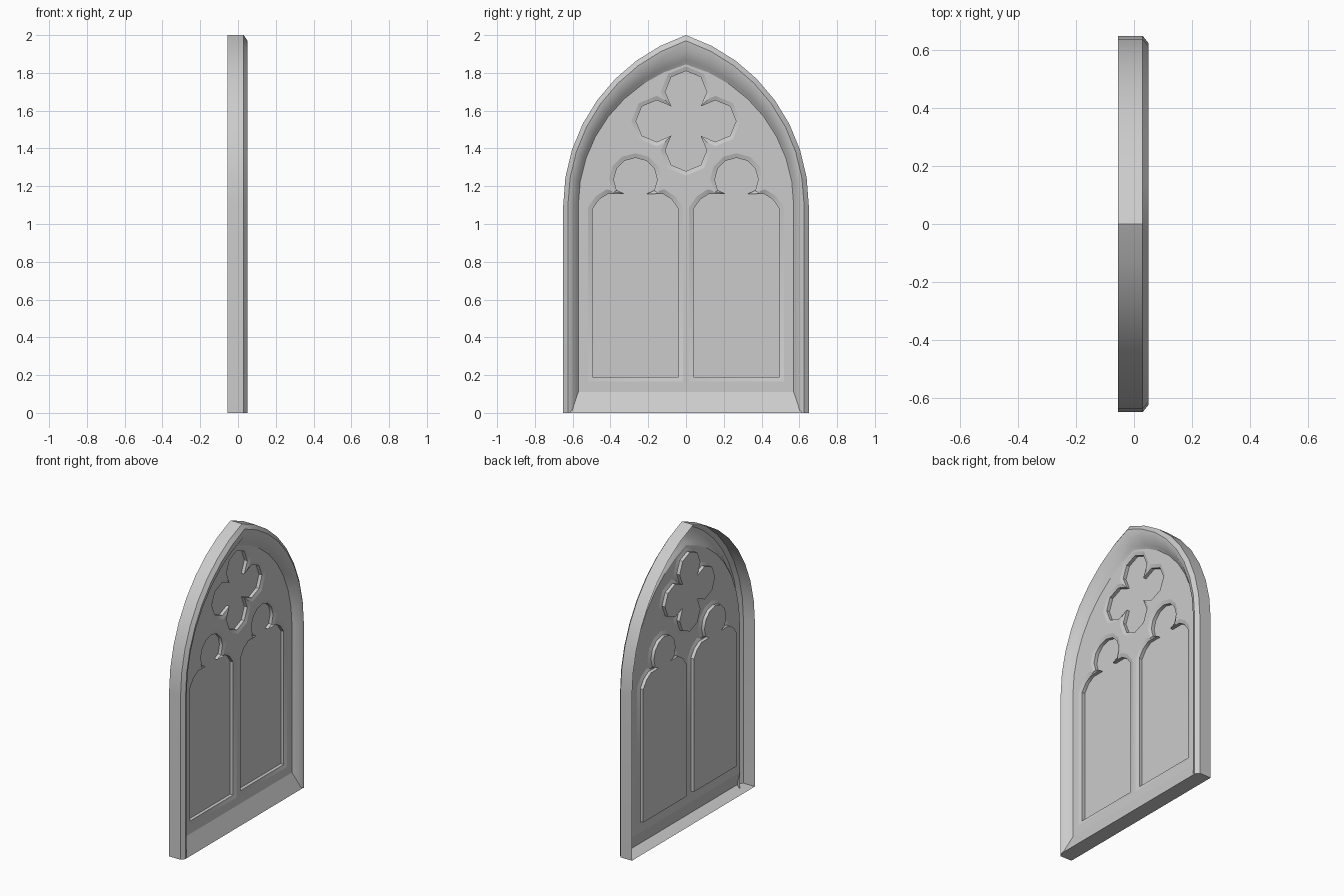
import bpy, bmesh, math
from mathutils import Vector

if "Cube" in bpy.data.objects:
    bpy.data.objects.remove(bpy.data.objects["Cube"])

stone = bpy.data.materials.new("grey_stone")
stone.diffuse_color = (0.6, 0.6, 0.6, 1)
stone.use_nodes = True
stone.node_tree.nodes["Principled BSDF"].inputs["Base Color"].default_value = stone.diffuse_color
SPRING = 1.1          # height where the arch begins
PANEL_X, GLASS_X = 0.0, -0.03


def finish(name, bm, smooth=None):
    # make the open sheet face the front of the window (+x)
    bm.normal_update()
    if sum(f.normal.x * f.calc_area() for f in bm.faces) < 0:
        bmesh.ops.reverse_faces(bm, faces=bm.faces[:])
    me = bpy.data.meshes.new(name)
    bm.to_mesh(me)
    bm.free()
    ob = bpy.data.objects.new(name, me)
    bpy.context.collection.objects.link(ob)
    me.materials.append(stone)
    if smooth:
        bpy.ops.object.select_all(action='DESELECT')
        ob.select_set(True)
        bpy.context.view_layer.objects.active = ob
        bpy.ops.object.shade_smooth_by_angle(angle=math.radians(smooth))


def arch(w, top, z0, n=8):
    # pointed arch outline: half width w, apex height top
    c = ((top - SPRING) ** 2 - w * w) / (2 * w)
    r = w + c
    end = math.acos(c / r)
    right = [(w, z0)] + [(r * math.cos(end * i / n) - c, SPRING + r * math.sin(end * i / n))
                         for i in range(n)]
    return right + [(0, top)] + [(-y, z) for y, z in reversed(right)]


def loft(bm, rings, closed):
    vs = [[bm.verts.new((x, y, z)) for y, z in pts] for x, pts in rings]
    n = len(vs[0])
    for a, b in zip(vs, vs[1:]):
        for i in range(n if closed else n - 1):
            j = (i + 1) % n
            bm.faces.new((a[i], a[j], b[j], b[i]))
    return vs


def offset(pts, d):
    # grow a counter-clockwise outline by d with mitred corners
    out = []
    for i, p in enumerate(pts):
        p = Vector(p)
        e1 = (p - Vector(pts[i - 1])).normalized()
        e2 = (Vector(pts[(i + 1) % len(pts)]) - p).normalized()
        n1, n2 = Vector((e1.y, -e1.x)), Vector((e2.y, -e2.x))
        m = (n1 + n2).normalized()
        out.append(tuple(p + m * min(d / max(m.dot(n1), 0.1), 2.2 * d)))
    return out


def arc(cy, cz, r, a0, a1, n):
    return [(cy + r * math.cos(math.radians(a0 + (a1 - a0) * i / n)),
             cz + r * math.sin(math.radians(a0 + (a1 - a0) * i / n))) for i in range(n + 1)]


# moulded outer frame, open at the back
bm = bmesh.new()
profile = [(-0.055, 0.65, 2.0), (0.03, 0.65, 2.0), (0.05, 0.625, 1.97),
           (0.042, 0.602, 1.915), (0.012, 0.58, 1.868), (PANEL_X, 0.57, 1.845)]
loft(bm, [(x, arch(w, t, 0)) for x, w, t in profile], False)
finish("frame", bm, 35)

# sloped sill with flat underside
bm = bmesh.new()
low = [bm.verts.new(p) for p in [(-0.055, -0.65, 0), (-0.055, 0.65, 0), (0.03, 0.65, 0),
                                 (0.048, 0.625, 0), (0.048, -0.625, 0), (0.03, -0.65, 0)]]
up = [bm.verts.new((PANEL_X, y, 0.11)) for y in (0.575, -0.575)]
bm.faces.new(low)
bm.faces.new((low[4], low[3], up[0], up[1]))
finish("sill", bm)

# opening outlines
foil = []
for k in range(4):
    a = 90 * k
    lobe = arc(0.155 * math.cos(math.radians(a)), 1.545 + 0.155 * math.sin(math.radians(a)),
               0.11, a - 135, a + 135, 6)
    foil += lobe[:-1]      # neighbouring lobes share their cusp
half = [(0.2275, 0.19), (0.2275, 1.08), (0.192, 1.13), (0.145, 1.16), (0.06, 1.16)]
head = arc(0, 1.235, 0.115, -30, 210, 8)
lancet = half + head + [(-y, z) for y, z in reversed(half)]
openings = {"quatrefoil": (foil, 0.022)}
for name, cy in (("left_lancet", -0.2675), ("right_lancet", 0.2675)):
    openings[name] = ([(y + cy, z) for y, z in lancet], 0.024)

# recessed openings: chamfer, side wall and back pane
outlines = [arch(0.57, 1.845, 0.11)]
for name, (pts, d) in openings.items():
    bm = bmesh.new()
    outer = offset(pts, d)
    outlines.append(outer)
    rings = loft(bm, [(PANEL_X, outer), (-0.008, pts), (GLASS_X, pts)], True)
    bm.faces.new(rings[-1])
    finish(name, bm, 35)

# flat tracery panel with the openings left out
bm = bmesh.new()
edges = []
for pts in outlines:
    vs = [bm.verts.new((PANEL_X, y, z)) for y, z in pts]
    edges += [bm.edges.new((vs[i - 1], vs[i])) for i in range(len(vs))]
bmesh.ops.triangle_fill(bm, edges=edges, use_beauty=True, normal=(1, 0, 0))
finish("tracery_panel", bm)
